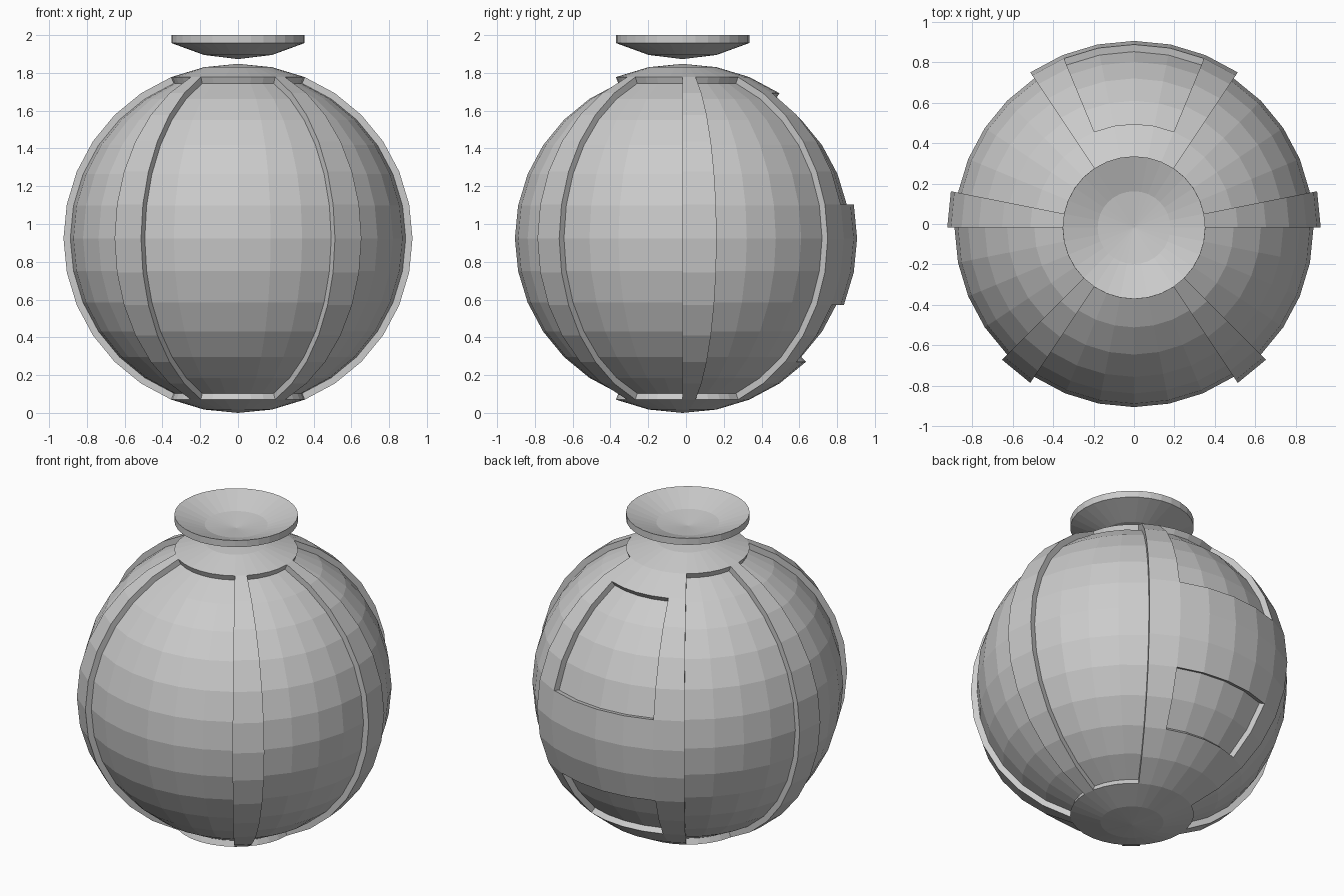
import bpy, bmesh
from math import atan2, asin, degrees, pi
from mathutils import Vector, Matrix

if "Cube" in bpy.data.objects:
    bpy.data.objects.remove(bpy.data.objects["Cube"])

R, R_IN = 0.924, 0.888            # outer frame / recessed panel radius
CENTRE = Vector((0, -0.018, R))
SEG = 32


def add_object(name, bm):
    bmesh.ops.recalc_face_normals(bm, faces=bm.faces)
    mesh = bpy.data.meshes.new(name)
    bm.to_mesh(mesh)
    bm.free()
    obj = bpy.data.objects.new(name, mesh)
    bpy.context.collection.objects.link(obj)
    return obj


def is_recessed(face):
    c = face.calc_center_median()
    lon = degrees(atan2(abs(c.x), -c.y))      # 0 = front, 180 = back
    lat = degrees(asin(c.z / c.length))
    if lon > 157.5:                           # two back windows
        return 11.25 < lat < 56.25 or -45 < lat < -22.5
    in_bay = lon < 33.75 or 45 < lon < 90 or 101.25 < lon < 146.25
    return in_bay and abs(lat) < 67.5


# Globe: ribbed frame with sunken panels
bm = bmesh.new()
bmesh.ops.create_uvsphere(bm, u_segments=SEG, v_segments=16, radius=R)
panels = [f for f in bm.faces if is_recessed(f)]
result = bmesh.ops.extrude_face_region(bm, geom=panels)
for v in result["geom"]:
    if isinstance(v, bmesh.types.BMVert):
        v.co *= R_IN / R
old = [f for f in panels if f.is_valid]
if old:
    bmesh.ops.delete(bm, geom=old, context='FACES')
bmesh.ops.translate(bm, verts=bm.verts, vec=CENTRE)
add_object("globe_frame", bm)

# Floating dish above the globe
profile = [(0, 1.873), (0.18, 1.895), (0.353, 1.958),
           (0.353, 2.0), (0.18, 1.937), (0, 1.915)]
bm = bmesh.new()
verts = [bm.verts.new((r, 0, z)) for r, z in profile]
edges = [bm.edges.new(p) for p in zip(verts, verts[1:])]
bmesh.ops.spin(bm, geom=verts + edges, cent=(0, 0, 0), axis=(0, 0, 1),
               angle=2 * pi, steps=SEG)
bmesh.ops.remove_doubles(bm, verts=bm.verts, dist=0.0005)
bmesh.ops.translate(bm, verts=bm.verts, vec=(0, CENTRE.y, 0))
add_object("top_dish", bm)
